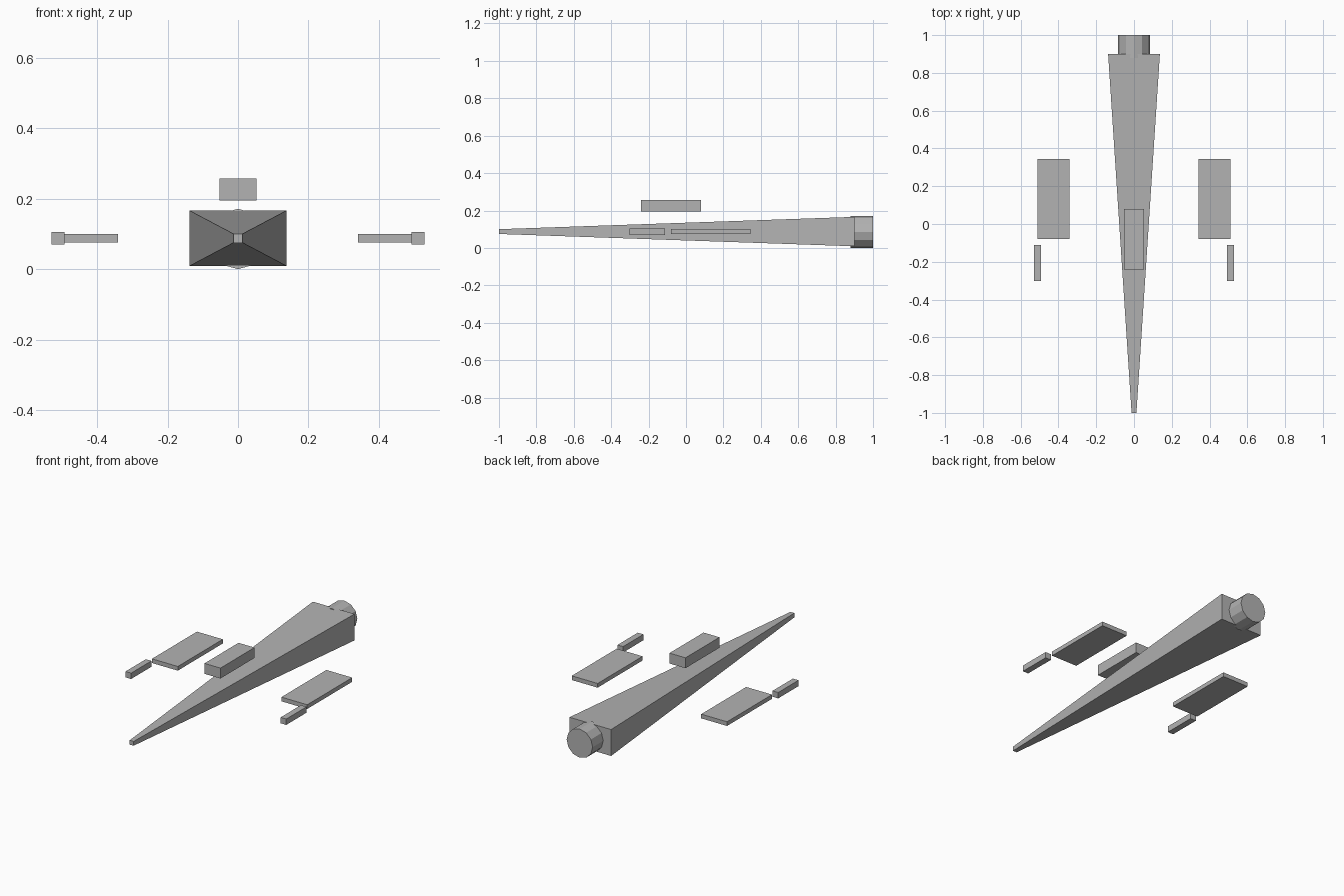
import bpy
import bmesh
from math import pi
from mathutils import Matrix, Vector

cube = bpy.data.objects.get("Cube")
if cube:
    bpy.data.objects.remove(cube, do_unlink=True)

grey = bpy.data.materials.new("plain grey")
grey.use_nodes = True
grey.diffuse_color = (0.45, 0.45, 0.45, 1)
grey.node_tree.nodes["Principled BSDF"].inputs["Base Color"].default_value = grey.diffuse_color

AXIS_Z = 0.0875  # height of the centre line


def add_object(name, bm):
    bmesh.ops.recalc_face_normals(bm, faces=bm.faces)
    mesh = bpy.data.meshes.new(name)
    bm.to_mesh(mesh)
    bm.free()
    mesh.materials.append(grey)
    obj = bpy.data.objects.new(name, mesh)
    bpy.context.collection.objects.link(obj)
    return obj


def box(name, low, high):
    low, high = Vector(low), Vector(high)
    bm = bmesh.new()
    bmesh.ops.create_cube(bm, size=1)
    for v in bm.verts:
        v.co = (low + high) / 2 + v.co * (high - low)
    return add_object(name, bm)


# Hull: a long box tapering to a small square nose
bm = bmesh.new()
bmesh.ops.create_cube(bm, size=2)
for v in bm.verts:
    back = v.co.y > 0
    half_x, half_z = (0.137, 0.0785) if back else (0.0128, 0.0128)
    v.co = (v.co.x * half_x, 0.9 if back else -1, AXIS_Z + v.co.z * half_z)
add_object("hull", bm)

# Engine: twelve-sided drum at the stern, a corner pointing up
bm = bmesh.new()
bmesh.ops.create_cone(bm, cap_ends=True, segments=12, radius1=0.0855,
                      radius2=0.0855, depth=0.12,
                      matrix=Matrix.Translation((0, 0.94, AXIS_Z - 0.002))
                      @ Matrix.Rotation(pi / 2, 4, "X"))
add_object("engine", bm)

# Cabin floating above the hull
box("cabin", (-0.0525, -0.24, 0.195), (0.0525, 0.08, 0.257))

# Wing plates and wingtip guns on both sides
for side, s in (("left", 1), ("right", -1)):
    box(side + "_wing", (min(s * 0.341, s * 0.511), -0.079, 0.075),
        (max(s * 0.341, s * 0.511), 0.344, 0.1))
    box(side + "_gun", (min(s * 0.492, s * 0.529), -0.302, 0.07),
        (max(s * 0.492, s * 0.529), -0.111, 0.105))
